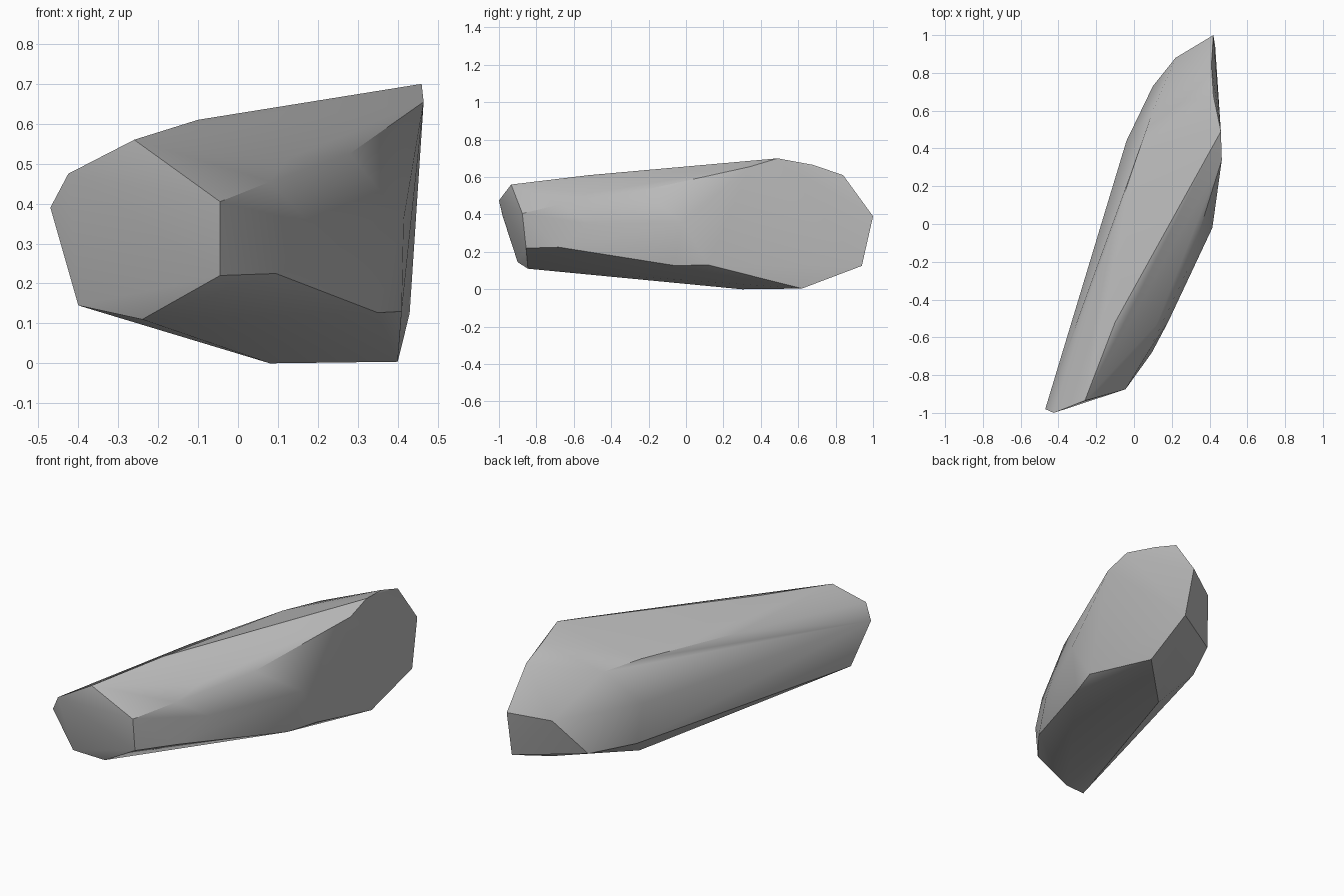
import bpy, bmesh, math

cube = bpy.data.objects.get("Cube")
if cube:
    bpy.data.objects.remove(cube, do_unlink=True)

# Corners of the chipped boulder, grouped by region
front_facet = [(-.47, -.98, .39), (-.425, -1, .475), (-.26, -.935, .56), (-.045, -.875, .405),
               (-.045, -.855, .22), (-.24, -.845, .11), (-.40, -.90, .145)]
top_ridges = [(-.1, -.52, .61), (.46, .49, .70), (.02, .37, .56), (-.17, -.2, .535)]
left_bulge = [(.08, -.67, .455), (.12, -.53, .51), (.28, -.25, .525), (.18, -.52, .35),
              (.415, -.02, .36), (.465, .34, .655)]
lower_edge = [(.095, -.68, .225), (.35, -.06, .127), (.41, .12, .13), (.40, .62, .004), (.08, .30, 0)]
back_end = [(.42, .68, .665), (.41, .84, .61), (.42, 1, .39), (.43, .94, .125), (.22, .88, .35),
            (.10, .73, .14), (.10, .60, .55), (-.04, .44, .35), (-.02, .47, .13)]

# Stone skin wrapped around the corners
bm = bmesh.new()
for co in front_facet + top_ridges + left_bulge + lower_edge + back_end:
    bm.verts.new(co)
hull = bmesh.ops.convex_hull(bm, input=bm.verts[:])
bmesh.ops.delete(bm, geom=[v for v in bm.verts if not v.link_faces], context='VERTS')
bmesh.ops.dissolve_limit(bm, angle_limit=math.radians(4), verts=bm.verts[:], edges=bm.edges[:])
bmesh.ops.recalc_face_normals(bm, faces=bm.faces[:])
mesh = bpy.data.meshes.new("boulder")
bm.to_mesh(mesh)
bm.free()
rock = bpy.data.objects.new("boulder", mesh)
bpy.context.collection.objects.link(rock)

# Plain grey stone
stone = bpy.data.materials.new("grey_stone")
stone.use_nodes = True
color = (.5, .5, .5, 1)
stone.diffuse_color = color
bsdf = stone.node_tree.nodes["Principled BSDF"]
bsdf.inputs["Base Color"].default_value = color
bsdf.inputs["Roughness"].default_value = .9
mesh.materials.append(stone)

# Soft shading with crisp chipped edges
bpy.ops.object.select_all(action='DESELECT')
rock.select_set(True)
bpy.context.view_layer.objects.active = rock
bpy.ops.object.shade_smooth_by_angle(angle=math.radians(32))
